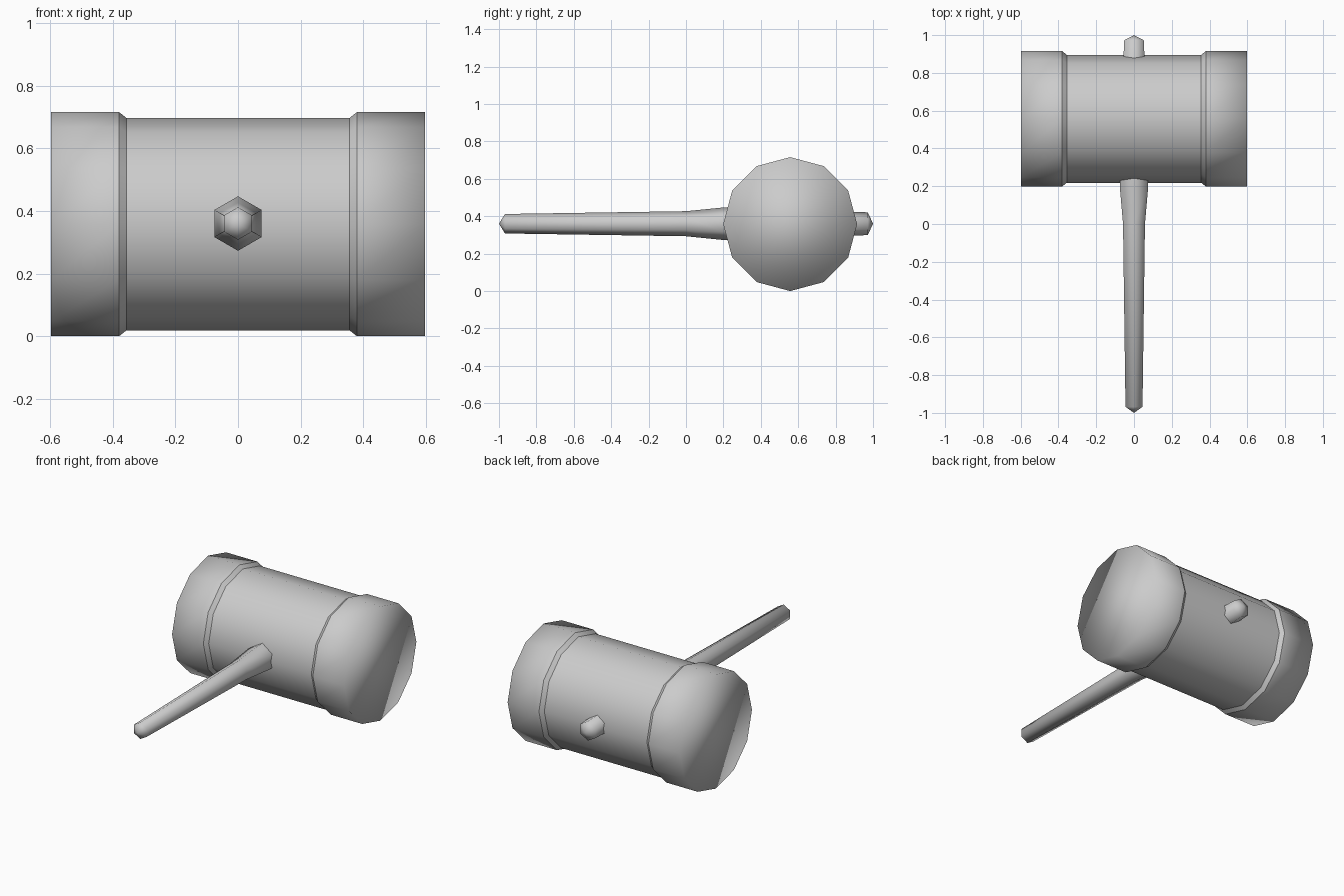
import bpy
import bmesh
from math import sin, cos, tau
from mathutils import Vector

cube = bpy.data.objects.get("Cube")
if cube:
    bpy.data.objects.remove(cube, do_unlink=True)

grey = bpy.data.materials.new("plain grey")
grey.use_nodes = True
colour = (0.6, 0.6, 0.6, 1)
grey.diffuse_color = colour
grey.node_tree.nodes["Principled BSDF"].inputs["Base Color"].default_value = colour


def turned_part(name, profile, sides, axis, centre, sharp_rings=()):
    """Sweep (position, radius) points round an axis; zero radius makes a tip."""
    bm = bmesh.new()
    rings = []
    for along, radius in profile:
        ring = []
        for i in range(sides if radius else 1):
            a = tau * i / sides
            u, v = radius * sin(a), radius * cos(a)
            p = Vector((along, u, v) if axis == "X" else (u, along, v))
            ring.append(bm.verts.new(p + Vector(centre)))
        rings.append(ring)
    for a, b in zip(rings, rings[1:]):
        for i in range(sides):
            j = (i + 1) % sides
            corners = [a[i % len(a)], a[j % len(a)], b[j % len(b)], b[i % len(b)]]
            bm.faces.new(list(dict.fromkeys(corners)))
    for ring in (rings[0], rings[-1]):
        if len(ring) > 1:
            bm.faces.new(ring)
    bmesh.ops.recalc_face_normals(bm, faces=bm.faces)
    for face in bm.faces:
        face.smooth = True
    for k in sharp_rings:
        for i in range(sides):
            bm.edges.get((rings[k][i - 1], rings[k][i])).smooth = False
    mesh = bpy.data.meshes.new(name)
    bm.to_mesh(mesh)
    bm.free()
    mesh.materials.append(grey)
    obj = bpy.data.objects.new(name, mesh)
    bpy.context.collection.objects.link(obj)
    return obj


# Barrel head with a raised band at each end
half = [(-0.597, 0.358), (-0.38, 0.358), (-0.356, 0.339)]
head_profile = half + [(-x, r) for x, r in reversed(half)]
turned_part("mallet_head", head_profile, 12, "X", (0, 0.557, 0.358), (1, 2, 3, 4))

# Tapered six-sided handle passing through the head, pointed at both ends
handle_profile = [(-1, 0), (-0.968, 0.052), (0, 0.067), (0.2, 0.087), (0.3, 0.087),
                  (0.8, 0.066), (0.972, 0.061), (1, 0)]
turned_part("handle", handle_profile, 6, "Y", (0, 0, 0.36))
